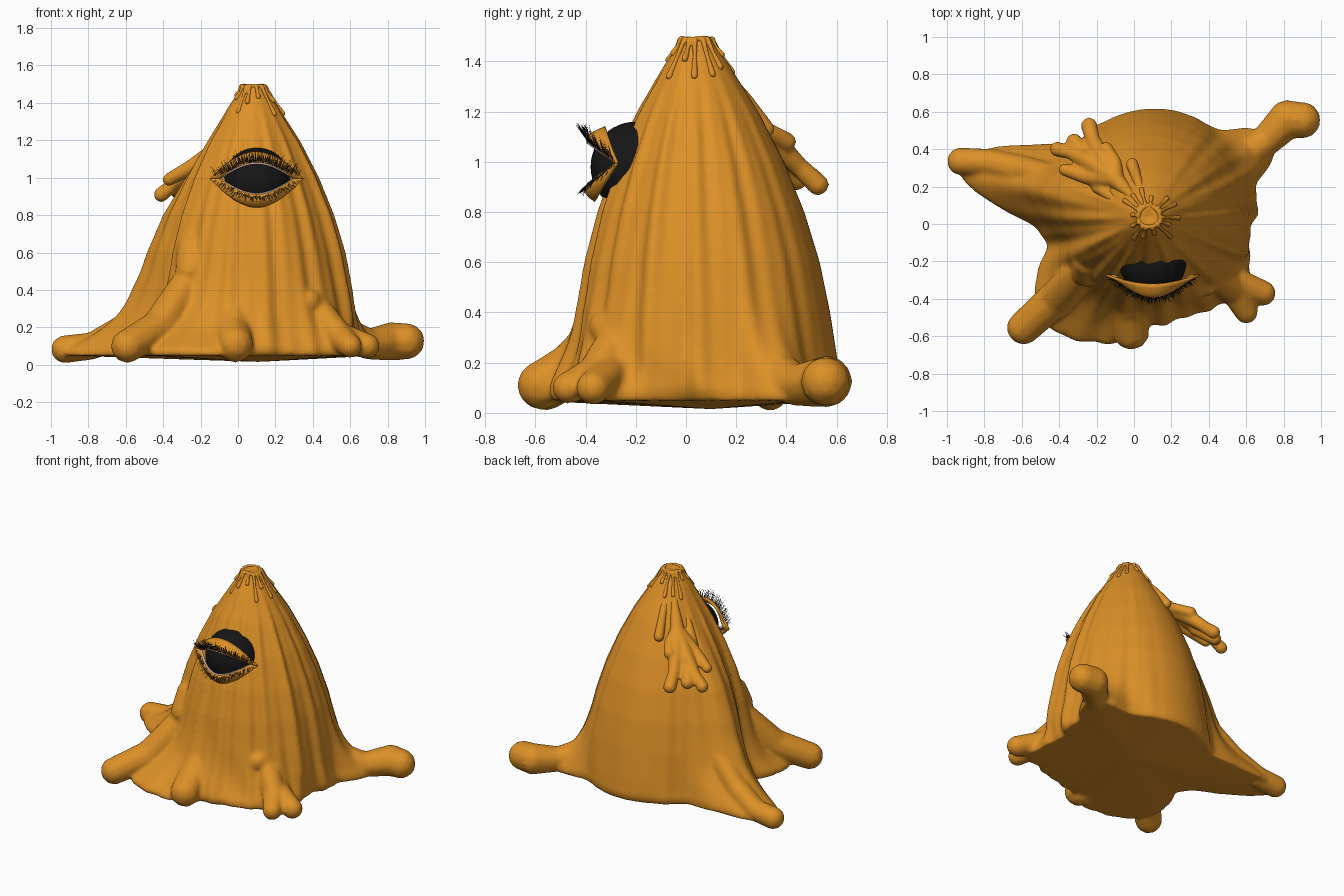
import bpy, bmesh, math, random
from mathutils import Vector, Matrix

if "Cube" in bpy.data.objects:
    bpy.data.objects.remove(bpy.data.objects["Cube"])

random.seed(4)


def material(name, rgb):
    m = bpy.data.materials.new(name)
    m.diffuse_color = (*rgb, 1)
    m.use_nodes = True
    m.node_tree.nodes["Principled BSDF"].inputs["Base Color"].default_value = m.diffuse_color
    return m


WAX = material("orange_wax", (0.72, 0.28, 0.02))
BLACK = material("black", (0.008, 0.008, 0.008))
PALE = material("pale_pink", (0.7, 0.5, 0.45))


def finish(bm, name, mat):
    bmesh.ops.recalc_face_normals(bm, faces=bm.faces)
    for f in bm.faces:
        f.smooth = True
    me = bpy.data.meshes.new(name)
    bm.to_mesh(me)
    bm.free()
    me.materials.append(mat)
    ob = bpy.data.objects.new(name, me)
    bpy.context.collection.objects.link(ob)
    return ob


def lerp_table(table, z):
    for (a, ra), (b, rb) in zip(table, table[1:]):
        if z <= b:
            return ra + (rb - ra) * max(0, (z - a) / (b - a))
    return table[-1][1]


def bump(deg, centre, sigma):
    d = (deg - centre + 180) % 360 - 180
    return math.exp(-(d / sigma) ** 2 / 2)


def chain(bm, pts):
    """Rounded limb: overlapping balls along x, y, z, radius points."""
    for a, b in zip(pts, pts[1:]):
        a, b = Vector(a), Vector(b)
        n = max(2, int((b.xyz - a.xyz).length / (0.3 * min(a.w, b.w))))
        for i in range(n + 1):
            p = a.lerp(b, i / n)
            bmesh.ops.create_icosphere(bm, subdivisions=2, radius=p.w,
                                       matrix=Matrix.Translation(p.xyz))


def fuse(ob, voxel, rounds):
    r = ob.modifiers.new("fuse", 'REMESH')
    r.mode, r.voxel_size, r.use_smooth_shade = 'VOXEL', voxel, True
    s = ob.modifiers.new("soften", 'SMOOTH')
    s.factor, s.iterations = 0.5, rounds


# Body profile, skirt spread (angle, amount, width) and long folds
PROFILE = [(0.05, .52), (0.09, .535), (0.2, .525), (0.4, .5), (0.6, .465), (0.8, .41),
           (1.0, .335), (1.2, .24), (1.4, .12), (1.46, .075), (1.5, .062)]
LEFT_WEB = [(0.05, .12), (0.4, .14), (0.6, .12), (0.8, .09), (1.0, .04), (1.2, 0), (1.5, 0)]
SKIRT = [(168, .40, 12), (222, .28, 13), (242, .14, 13), (259, .12, 13),
         (290, .05, 12), (314, .14, 12), (30, .24, 9)]


def body_point(deg, z):
    t = (1.5 - z) / 1.45
    r = lerp_table(PROFILE, z)
    w = math.exp(-(max(0, z - 0.06) / 0.17) ** 1.3)
    r += w * sum(a * bump(deg, c, s) for c, a, s in SKIRT)
    r += lerp_table(LEFT_WEB, z) * bump(deg, 169, 12)
    fade = min(1, t * 1.8) * min(1, max(0, (z - .05) * 5))
    r += fade * (.04 * bump(deg, 213, 6) + .025 * bump(deg, 335, 5) + .02 * bump(deg, 240, 5))
    front = 1 - bump(deg, 92, 38)
    th = math.radians(deg)
    r += front * min(1, t * 4) * (.008 * math.cos(17 * th + 1.5 * z)
                                  + .006 * math.cos(31 * th + 2 - z))
    r += front * w * .018 * math.sin(9 * th + 14 * z)
    return Vector((.08 + .03 * t + r * math.cos(th), .04 + .045 * t + r * math.sin(th), z))


bm = bmesh.new()
N, M = 360, 64
rings = [[bm.verts.new(body_point(i * 360 / N, .05 + 1.45 * j / M)) for i in range(N)]
         for j in range(M + 1)]
for lo, hi in zip(rings, rings[1:]):
    for i in range(N):
        k = (i + 1) % N
        bm.faces.new((lo[i], lo[k], hi[k], hi[i]))
for ring, c in ((rings[0], (.11, .1, .015)), (rings[-1], (.08, .04, 1.485))):
    v = bm.verts.new(c)
    for i in range(N):
        bm.faces.new((ring[i], ring[(i + 1) % N], v))

# Feet and melted lumps running into them
for limb in [
    [(-.38, .24, .42, .07), (-.6, .29, .2, .08), (-.78, .33, .10, .075), (-.925, .335, .083, .077)],
    [(-.28, -.25, .42, .09), (-.42, -.4, .2, .1), (-.59, -.555, .1, .092)],
    [(-.02, -.33, .33, .09), (-.03, -.46, .18, .1), (-.015, -.575, .11, .1)],
    [(.42, -.27, .3, .08), (.54, -.36, .15, .08), (.6, -.47, .1, .065)],
    [(.52, -.3, .16, .08), (.69, -.37, .1, .07)],
    [(.5, .3, .2, .09), (.7, .44, .11, .085), (.82, .56, .125, .105), (.9, .555, .125, .1)],
    [(-.25, -.2, .62, .08), (-.25, -.25, .5, .09)],
    [(-.2, -.42, .15, .1), (-.28, -.48, .12, .06)],
    [(.22, -.3, .36, .08), (.38, -.32, .34, .07)],
]:
    chain(bm, limb)
fuse(finish(bm, "wax_body", WAX), 0.0125, 7)

# Splash of hanging drips on the back left shoulder
bm = bmesh.new()
root = (-.1, .24, 1.16, .05)
for drip in [
    [(.03, .1, 1.42, .02), (-.03, .17, 1.29, .03), root],
    [root, (-.17, .36, 1.07, .05), (-.22, .45, .98, .04), (-.24, .525, .91, .045)],
    [root, (-.25, .34, 1.04, .05), (-.34, .38, .97, .035), (-.41, .4, .91, .042)],
    [root, (-.24, .25, 1.06, .045), (-.37, .29, .99, .035)],
    [root, (-.1, .33, 1.12, .035), (-.15, .4, 1.08, .04)],
    [(-.25, .34, 1.02, .05), (-.32, .44, .93, .045)],
    [(.03, .06, 1.42, .018), (-.1, .13, 1.22, .025), (-.2, .2, 1.07, .035)],
    [(.07, .1, 1.42, .016), (.02, .23, 1.26, .028), (-.01, .32, 1.13, .035)],
]:
    chain(bm, drip)
fuse(finish(bm, "shoulder_drips", WAX), 0.01, 5)

# Small drips and uneven rim at the tip
bm = bmesh.new()
for k in range(14):
    deg = k * 360 / 14 + random.uniform(-8, 8)
    end = random.uniform(1.33, 1.45)
    pts = [(*body_point(deg, z), r) for z, r in
           ((1.49, .011), ((1.49 + end) / 2, .009), (end, .014))]
    chain(bm, pts)
chain(bm, [(.08 + .056 * math.cos(a), .04 + .056 * math.sin(a), 1.488 + .004 * math.sin(3 * a), .012)
           for a in (i * math.tau / 24 for i in range(25))])
fuse(finish(bm, "tip_drips", WAX), 0.005, 3)

# Eyeball
bm = bmesh.new()
bmesh.ops.create_uvsphere(bm, u_segments=48, v_segments=24, radius=.18,
                          matrix=Matrix.Translation((.1, -.2, .98)))
finish(bm, "eyeball", BLACK)


# Eyelids: almond strips from outer edge (k = 1) to inner edge (k = 0)
def lid_point(u, side, k):
    c = math.cos(math.pi / 2 * u)
    outer_y = .045 if side > 0 else .085
    return Vector((.1 + (.205 + .045 * k) * u,
                   -.275 - c * (.115 + (outer_y - .115) * k) - .02 * math.sin(math.pi * k) * c,
                   .995 + side * (.086 + (.056 if side > 0 else .064) * k) * c))


S = 40
for side, name in ((1, "upper_eyelid"), (-1, "lower_eyelid")):
    bm = bmesh.new()
    rows = [[bm.verts.new(lid_point(-1 + 2 * i / S, side, j / 6)) for i in range(S + 1)]
            for j in range(7)]
    for a, b in zip(rows, rows[1:]):
        for i in range(S):
            bm.faces.new((a[i], a[i + 1], b[i + 1], b[i]))
    lid = finish(bm, name, WAX)
    lid.modifiers.new("thickness", 'SOLIDIFY').thickness = .012
    lid.modifiers["thickness"].offset = 0

# Pale waterline around the eye opening
cu = bpy.data.curves.new("waterline", 'CURVE')
cu.dimensions, cu.bevel_depth, cu.bevel_resolution = '3D', .007, 2
sp = cu.splines.new('POLY')
loop = [lid_point(-1 + 2 * i / S, 1, -.05) for i in range(S)] + \
       [lid_point(1 - 2 * i / S, -1, -.05) for i in range(S)]
sp.points.add(len(loop) - 1)
for p, q in zip(sp.points, loop):
    p.co = (*q, 1)
sp.use_cyclic_u = True
cu.materials.append(PALE)
bpy.context.collection.objects.link(bpy.data.objects.new("waterline", cu))

# Lashes
for side, name, count, length in ((1, "upper_lashes", 110, .075), (-1, "lower_lashes", 70, .045)):
    bm = bmesh.new()
    for i in range(count):
        u = -1 + 2 * i / (count - 1)
        base = lid_point(u, side, random.uniform(0, .25)) + Vector((0, -.005, 0))
        d = Vector((.55 * u + random.uniform(-.15, .15), random.uniform(-.7, -.15),
                    side * (.8 if side > 0 else .45))).normalized()
        h = length * random.uniform(.7, 1.05)
        rot = d.to_track_quat('Z', 'Y').to_matrix().to_4x4()
        bmesh.ops.create_cone(bm, segments=4, radius1=.0022, radius2=.0004, depth=h, cap_ends=True,
                              matrix=Matrix.Translation(base + d * h / 2) @ rot)
    finish(bm, name, BLACK)
